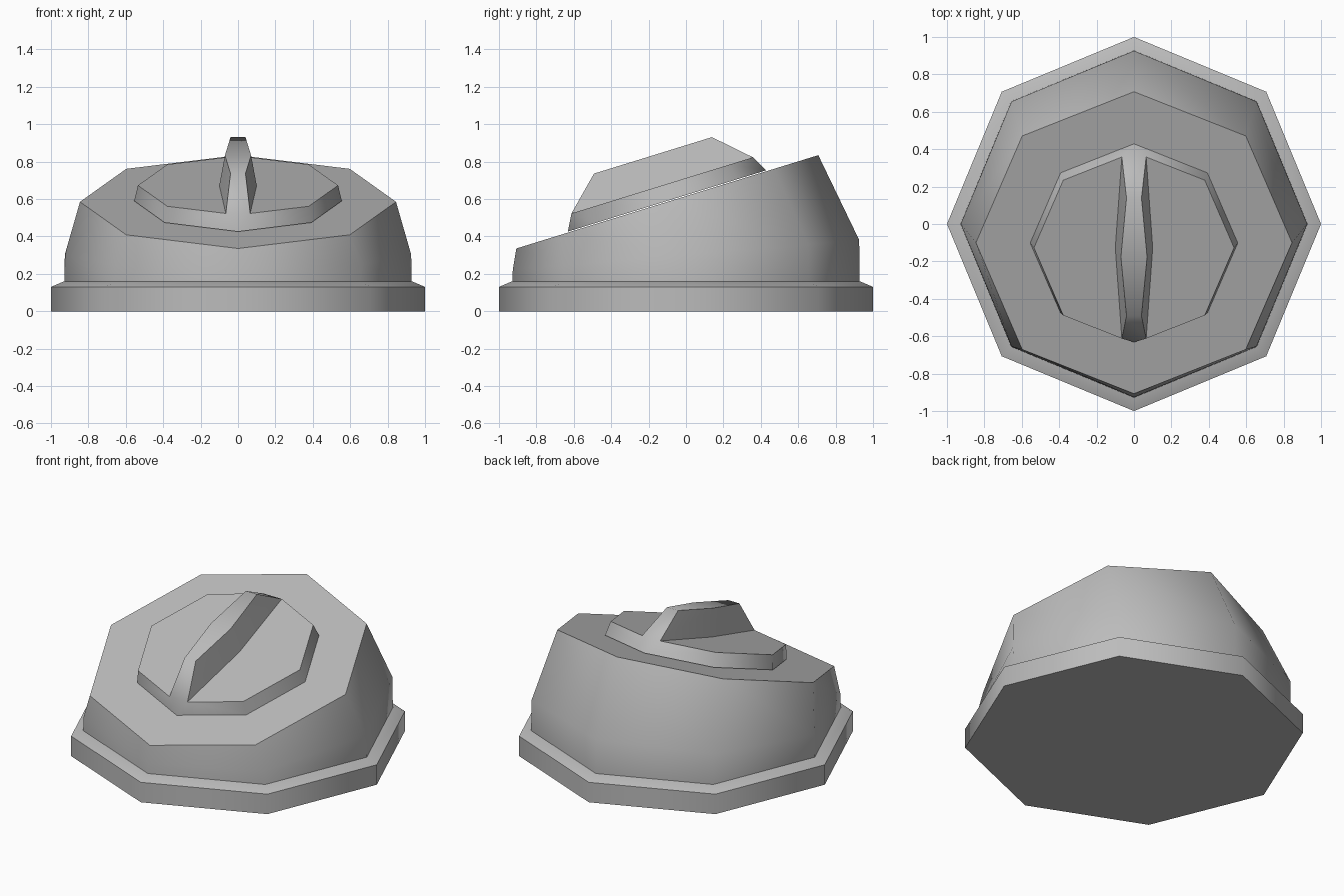
import bpy, bmesh, math
from mathutils import Matrix, Vector

old = bpy.data.objects.get("Cube")
if old:
    bpy.data.objects.remove(old, do_unlink=True)

GREY = (0.5, 0.5, 0.5, 1.0)
grey = bpy.data.materials.new("plain grey")
grey.diffuse_color = GREY
grey.use_nodes = True
grey.node_tree.nodes["Principled BSDF"].inputs["Base Color"].default_value = GREY

TILT = math.atan(0.309)      # slope of the top face
SIDES = 8


def finish(name, bm):
    """Turn a bmesh into an object, smooth across the octagon corners only."""
    bmesh.ops.recalc_face_normals(bm, faces=bm.faces[:])
    mesh = bpy.data.meshes.new(name)
    bm.to_mesh(mesh)
    bm.free()
    mesh.materials.append(grey)
    obj = bpy.data.objects.new(name, mesh)
    bpy.context.collection.objects.link(obj)
    bpy.ops.object.select_all(action='DESELECT')
    obj.select_set(True)
    bpy.context.view_layer.objects.active = obj
    bpy.ops.object.shade_smooth_by_angle(angle=math.radians(50))
    return obj


def octagon(radius, height=0.0):
    """Octagon with corners on the axes, starting at +y."""
    return [Vector((radius * math.sin(i * math.tau / SIDES),
                    radius * math.cos(i * math.tau / SIDES), height))
            for i in range(SIDES)]


def loft(name, rings, cap_bottom=True):
    """Skin a stack of octagons."""
    bm = bmesh.new()
    loops = [[bm.verts.new(p) for p in ring] for ring in rings]
    for low, high in zip(loops, loops[1:]):
        for i in range(SIDES):
            j = (i + 1) % SIDES
            bm.faces.new((low[i], low[j], high[j], high[i]))
    bm.faces.new(loops[-1])
    if cap_bottom:
        bm.faces.new(loops[0])
    return finish(name, bm)


# Base flange with chamfered rim
loft("base_flange", [octagon(1.0), octagon(1.0, 0.13), octagon(0.93, 0.16)])

# Body: straight foot, then tapering up to the tilted top
top_frame = Matrix.Translation((0, -0.1, 0.585)) @ Matrix.Rotation(TILT, 4, 'X')
foot = octagon(0.928, 0.16)
shoulder = [Vector((p.x, p.y, 0.302 + 0.085 * p.y)) for p in octagon(0.926)]
top = [top_frame @ p for p in octagon(0.845)]
loft("body", [foot, shoulder, top], cap_bottom=False)

# Dial with a grip ridge, made as one piece in the frame of the tilted top
PLATE_Z, GRIP_Z, LIFT = 0.092, 0.26, 0.005
bm = bmesh.new()
rim = [bm.verts.new(p) for p in octagon(0.555, LIFT)]
plate = octagon(0.535, PLATE_Z)
edge = {i: bm.verts.new(plate[i]) for i in range(SIDES) if i not in (0, 4)}
foot_v, crest_v = {}, {}
for sx in (1, -1):
    for sy in (1, 0, -1):
        foot_v[sx, sy] = bm.verts.new((sx * (0.065 if sy else 0.1), sy * 0.508, PLATE_Z))
        crest_v[sx, sy] = bm.verts.new((sx * (0.04 if sy else 0.07), sy * 0.33, GRIP_Z))

for sx, (a, b, c) in ((1, (1, 2, 3)), (-1, (7, 6, 5))):
    # plate half, with the walls below it
    bm.faces.new((foot_v[sx, 1], edge[a], edge[b], edge[c],
                  foot_v[sx, -1], foot_v[sx, 0]))
    bm.faces.new((rim[0], rim[a], edge[a], foot_v[sx, 1]))
    bm.faces.new((rim[a], rim[b], edge[b], edge[a]))
    bm.faces.new((rim[b], rim[c], edge[c], edge[b]))
    bm.faces.new((rim[c], rim[4], foot_v[sx, -1], edge[c]))
    # grip flanks
    for s in (1, -1):
        bm.faces.new((foot_v[sx, s], foot_v[sx, 0], crest_v[sx, 0], crest_v[sx, s]))
# grip ends, crest and the corner below each end
for s, corner in ((1, rim[0]), (-1, rim[4])):
    bm.faces.new((foot_v[1, s], foot_v[-1, s], crest_v[-1, s], crest_v[1, s]))
    bm.faces.new((corner, foot_v[1, s], foot_v[-1, s]))
    bm.faces.new((crest_v[1, s], crest_v[-1, s], crest_v[-1, 0], crest_v[1, 0]))
bm.faces.new(rim)
bm.transform(top_frame)
finish("dial_with_grip", bm)
